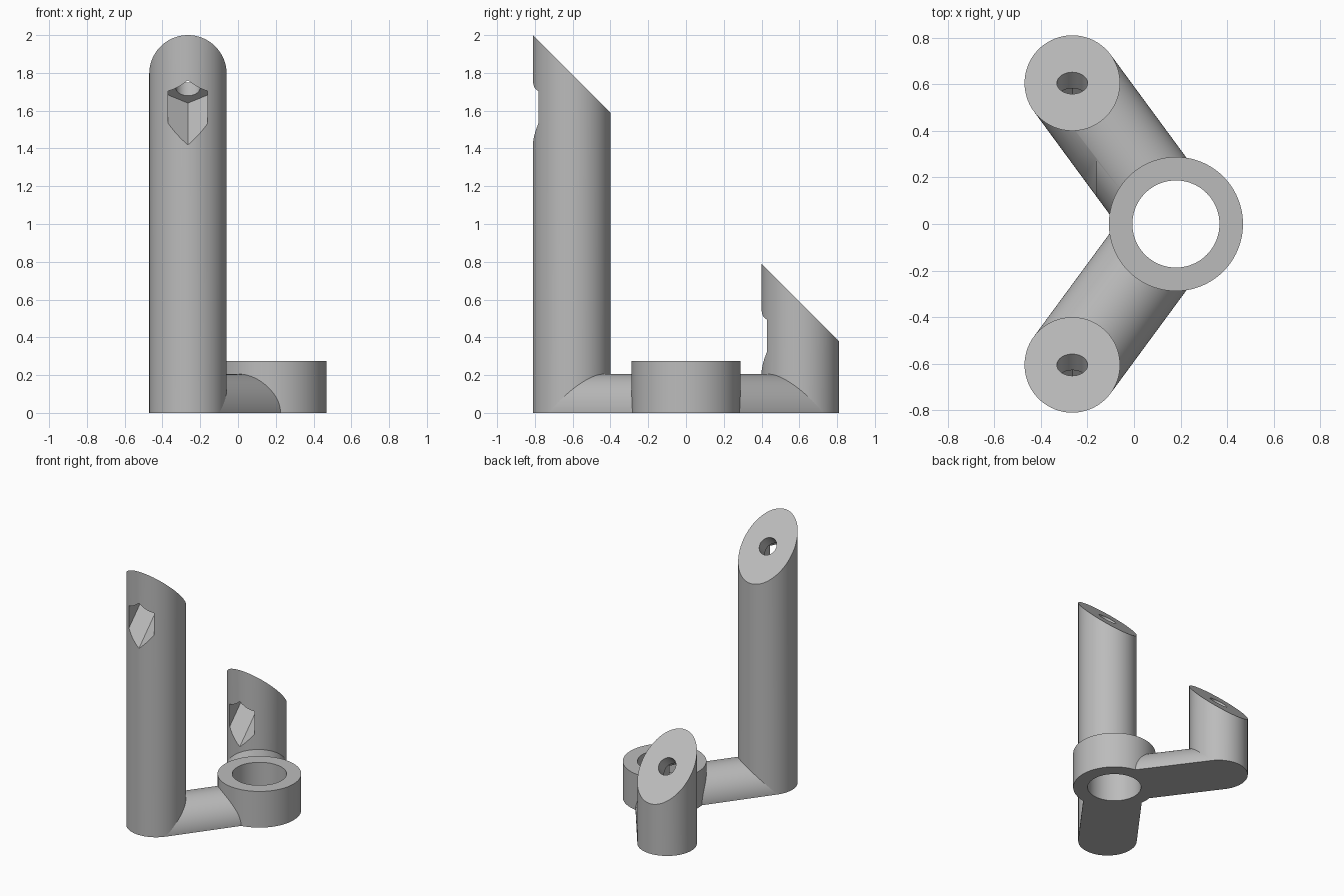
import bpy
import math
from mathutils import Vector

cube = bpy.data.objects.get("Cube")
if cube:
    bpy.data.objects.remove(cube, do_unlink=True)

grey = bpy.data.materials.new("grey")
grey.use_nodes = True
COLOR = (0.5, 0.5, 0.5, 1)
grey.diffuse_color = COLOR
grey.node_tree.nodes["Principled BSDF"].inputs["Base Color"].default_value = COLOR

R = 0.205                      # radius of posts and arms
POST_X, POST_Y = -0.265, 0.605
RING = Vector((0.18, 0, 0))
RING_R, BORE_R, RING_H = 0.288, 0.187, 0.275
BOLT_R, NUT_R, SEAT = 0.066, 0.121, 0.098
DOWN = Vector((0, -1, -1)).normalized()


def cylinder(name, radius, depth, location, sides=96, tilt=0):
    bpy.ops.mesh.primitive_cylinder_add(vertices=sides, radius=radius, depth=depth,
                                        location=location, rotation=(tilt, 0, 0))
    obj = bpy.context.object
    obj.name = name
    obj.data.materials.append(grey)
    return obj


def cut(obj, cutter):
    bpy.context.view_layer.objects.active = obj
    mod = obj.modifiers.new("cut", 'BOOLEAN')
    mod.operation = 'DIFFERENCE'
    mod.solver = 'EXACT'
    mod.object = cutter
    bpy.ops.object.modifier_apply(modifier=mod.name)


def remove(*objs):
    for obj in objs:
        bpy.data.objects.remove(obj, do_unlink=True)


def angled_cutter(name, radius, start, end, face_centre, sides):
    # prism along the screw axis, square to the slanted face
    middle = face_centre + DOWN * (start + end) / 2
    obj = cylinder(name, radius, end - start, middle, sides, math.radians(135))
    obj.hide_render = True
    return obj


def make_post(name, y, height):
    # round post whose top slopes down towards the back
    obj = cylinder(name, R, height, (POST_X, y, height / 2))
    for v in obj.data.vertices:
        if v.co.z > 0:
            v.co.z = height / 2 - v.co.y
    return obj


def make_arm(name, y):
    # half-round bar lying on the ground, from post centre into the ring wall
    start = Vector((POST_X, y, 0))
    along = (RING - start).normalized()
    end = RING - along * 0.195
    side = Vector((-along.y, along.x, 0))
    n = 48
    arc = [side * R * math.cos(math.pi * i / n) + Vector((0, 0, R * math.sin(math.pi * i / n)))
           for i in range(n + 1)]
    verts = [start + p for p in arc] + [end + p for p in arc]
    m = n + 1
    faces = [(i, (i + 1) % m, m + (i + 1) % m, m + i) for i in range(m)]
    faces += [tuple(reversed(range(m))), tuple(range(m, 2 * m))]
    mesh = bpy.data.meshes.new(name)
    mesh.from_pydata(verts, [], faces)
    obj = bpy.data.objects.new(name, mesh)
    bpy.context.collection.objects.link(obj)
    mesh.materials.append(grey)
    # make the normals point outwards
    bpy.ops.object.select_all(action='DESELECT')
    obj.select_set(True)
    bpy.context.view_layer.objects.active = obj
    bpy.ops.object.mode_set(mode='EDIT')
    bpy.ops.mesh.select_all(action='SELECT')
    bpy.ops.mesh.normals_make_consistent(inside=False)
    bpy.ops.object.mode_set(mode='OBJECT')
    return obj


parts = []

# posts with screw hole and hexagonal nut pocket, each on its own arm
for label, y, height in (("front", -POST_Y, 1.795), ("back", POST_Y, 0.585)):
    post = make_post(label + "_post", y, height)
    arm = make_arm(label + "_arm", y)
    centre = Vector((POST_X, y, height))
    pocket = angled_cutter("pocket_cutter", NUT_R, SEAT, 0.95, centre, 6)
    hole = angled_cutter("hole_cutter", BOLT_R, -0.1, SEAT + 0.05, centre, 48)
    cut(post, pocket)
    cut(post, hole)
    if label == "back":
        cut(arm, pocket)
    remove(pocket, hole)
    parts += [post, arm]

# ring with through bore
ring = cylinder("ring", RING_R, RING_H, RING + Vector((0, 0, RING_H / 2)))
bore = cylinder("bore_cutter", BORE_R, 1, RING)
cut(ring, bore)
remove(bore)
parts.append(ring)

# smooth rounds, sharp edges
bpy.ops.object.select_all(action='DESELECT')
for obj in parts:
    obj.select_set(True)
bpy.context.view_layer.objects.active = ring
bpy.ops.object.shade_smooth_by_angle(angle=math.radians(30))
